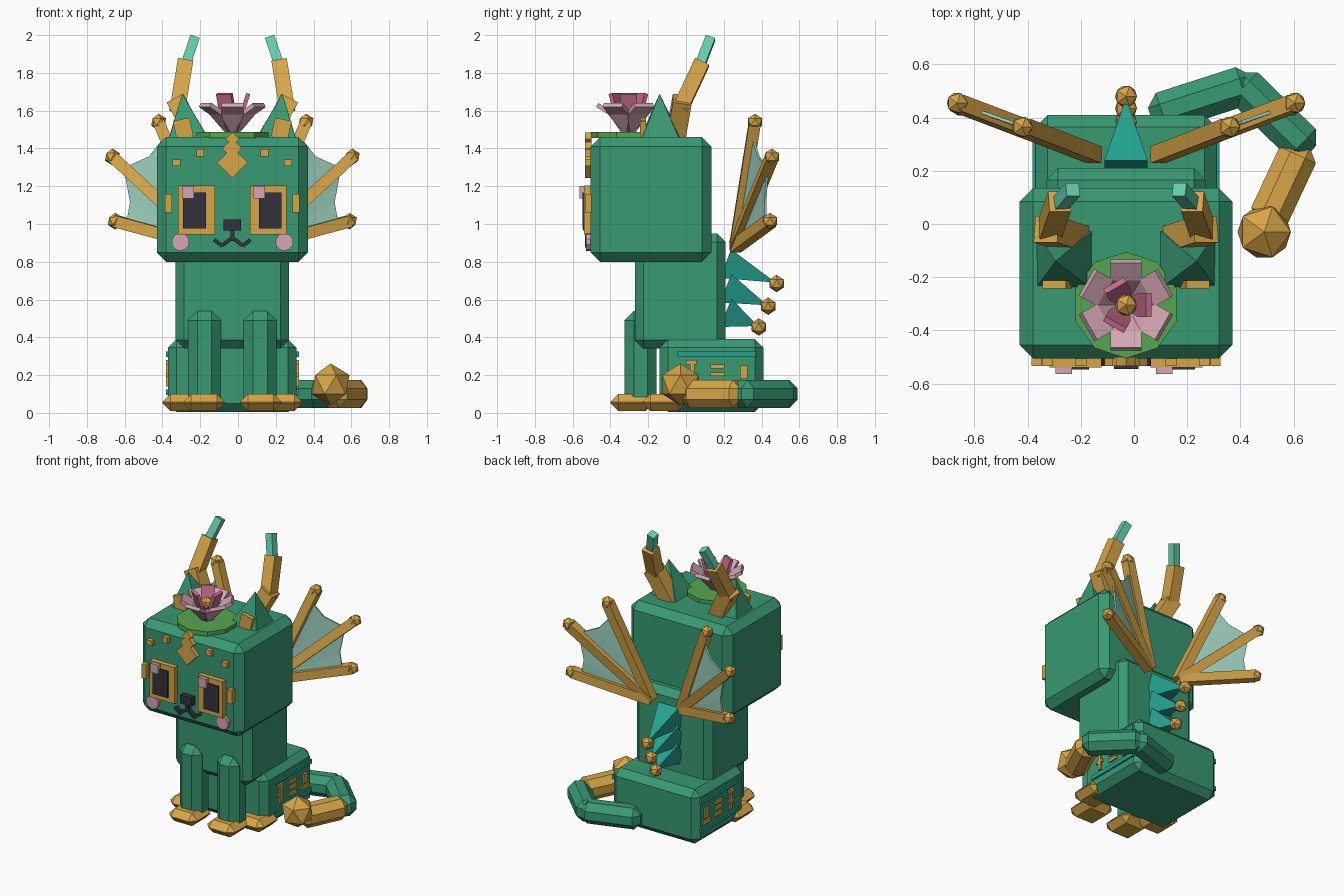
import bpy, bmesh
from math import sin, cos, pi, radians
from mathutils import Vector, Matrix

if "Cube" in bpy.data.objects:
    bpy.data.objects.remove(bpy.data.objects["Cube"])

CX = -0.03  # the body's own middle line


def mat(name, r, g, b):
    m = bpy.data.materials.new(name)
    m.use_nodes = True
    m.diffuse_color = (r, g, b, 1)
    m.node_tree.nodes["Principled BSDF"].inputs["Base Color"].default_value = (r, g, b, 1)
    return m


GREEN = mat("jade green", 0.04, 0.32, 0.17)
GOLD = mat("gold", 0.68, 0.38, 0.065)
MINT = mat("mint", 0.13, 0.62, 0.42)
WEB = mat("pale mint", 0.33, 0.63, 0.51)
PINK = mat("pale pink", 0.66, 0.38, 0.46)
ROSE = mat("rose", 0.54, 0.15, 0.25)
DARK = mat("charcoal", 0.032, 0.032, 0.045)
TEAL = mat("teal", 0.017, 0.36, 0.28)
LEAF = mat("leaf green", 0.09, 0.38, 0.08)


def finish(name, bm, material):
    bmesh.ops.recalc_face_normals(bm, faces=bm.faces)
    me = bpy.data.meshes.new(name)
    bm.to_mesh(me)
    bm.free()
    me.materials.append(material)
    ob = bpy.data.objects.new(name, me)
    bpy.context.collection.objects.link(ob)
    return ob


def block(name, material, size, matrix, bevel=0.0):
    bm = bmesh.new()
    bmesh.ops.create_cube(bm, size=1)
    bmesh.ops.scale(bm, vec=size, verts=bm.verts)
    if bevel:
        bmesh.ops.bevel(bm, geom=bm.edges[:], offset=bevel, segments=1, affect='EDGES')
    bm.transform(matrix)
    return finish(name, bm, material)


def box(name, material, x, y, z, bevel=0.0):
    """Box from (low, high) pairs."""
    lo, hi = Vector((x[0], y[0], z[0])), Vector((x[1], y[1], z[1]))
    size = [abs(d) for d in hi - lo]
    return block(name, material, size, Matrix.Translation((lo + hi) / 2), bevel)


def frame(a, b):
    """Matrix at the middle of a-b with local z along it."""
    a, b = Vector(a), Vector(b)
    d = (b - a).normalized()
    side = d.cross(Vector((0, 1, 0) if abs(d.z) > 0.6 else (0, 0, 1))).normalized()
    m = Matrix((side, d.cross(side), d)).transposed().to_4x4()
    return Matrix.Translation((a + b) / 2) @ m, (b - a).length


def beam(name, material, a, b, w, bevel=0.0):
    m, length = frame(a, b)
    return block(name, material, (w, w, length), m, bevel)


def cone(name, material, a, b, r, sides=4, turn=pi / 4, top=0.0):
    m, length = frame(a, b)
    bm = bmesh.new()
    bmesh.ops.create_cone(bm, cap_ends=True, segments=sides, radius1=r, radius2=top, depth=length)
    bm.transform(m @ Matrix.Rotation(turn, 4, 'Z'))
    return finish(name, bm, material)


def ball(name, material, p, r):
    bm = bmesh.new()
    bmesh.ops.create_icosphere(bm, subdivisions=1, radius=r)
    bm.transform(Matrix.Translation(p))
    return finish(name, bm, material)


def plate(name, material, x, z, w, h, y=(-0.535, -0.5), turn=0):
    m = Matrix.Translation((x, sum(y) / 2, z)) @ Matrix.Rotation(radians(turn), 4, 'Y')
    return block(name, material, (w, y[1] - y[0], h), m)


def sheet(name, material, points, faces, thick):
    bm = bmesh.new()
    vs = [bm.verts.new(p) for p in points]
    for f in faces:
        bm.faces.new([vs[i] for i in f])
    ob = finish(name, bm, material)
    mod = ob.modifiers.new("thickness", 'SOLIDIFY')
    mod.thickness, mod.offset = thick, 0
    return ob


# Body masses
box("head", GREEN, (-0.43, 0.37), (-0.505, 0.135), (0.80, 1.46), 0.05)
box("torso", GREEN, (-0.33, 0.27), (-0.27, 0.21), (0.34, 0.95), 0.045)
box("hips", GREEN, (-0.37, 0.31), (-0.14, 0.41), (0.005, 0.39), 0.045)

for s, tag in ((-1, "right"), (1, "left")):
    def X(d):
        return CX + s * d

    # Legs and feet
    box(f"{tag}_front_leg", GREEN, (X(0.06), X(0.235)), (-0.325, -0.155), (0.02, 0.54), 0.05)
    box(f"{tag}_front_foot", GOLD, (X(0.04), X(0.26)), (-0.4, -0.17), (0.01, 0.1), 0.042)
    box(f"{tag}_back_foot", GOLD, (X(0.16), X(0.37)), (-0.23, 0.0), (0.01, 0.1), 0.042)

    # Eyes, cheeks and brow studs
    plate(f"{tag}_eye_frame", GOLD, X(0.19), 1.075, 0.195, 0.26, (-0.54, -0.5))
    plate(f"{tag}_pupil", DARK, X(0.2), 1.072, 0.12, 0.19, (-0.548, -0.535))
    plate(f"{tag}_eye_shine", PINK, -0.265 if s < 0 else 0.113, 1.168, 0.062, 0.065, (-0.565, -0.535))
    plate(f"{tag}_temple", GOLD, X(0.337), 1.11, 0.037, 0.1)
    plate(f"{tag}_inner_stud", GOLD, X(0.17), 1.377, 0.042, 0.04)
    plate(f"{tag}_outer_stud", GOLD, X(0.295), 1.325, 0.042, 0.035)
    cone(f"{tag}_cheek", PINK, (X(0.275), -0.5, 0.905), (X(0.275), -0.53, 0.905), 0.048, 10, 0, 0.048)
    plate(f"{tag}_inner_mouth", DARK, X(0.03), 0.905, 0.06, 0.02, turn=s * 38)
    plate(f"{tag}_outer_mouth", DARK, X(0.075), 0.9, 0.055, 0.02, turn=-s * 38)

    # Ears with gold inset
    cone(f"{tag}_ear", GREEN, (X(0.235), -0.135, 1.44), (X(0.265), -0.14, 1.69), 0.155)
    block(f"{tag}_inner_ear", GOLD, (0.09, 0.03, 0.1),
          Matrix.Translation((X(0.26), -0.228, 1.505)) @ Matrix.Rotation(s * radians(12), 4, 'Y'))

    # Three-part horns
    beam(f"{tag}_horn_base", GOLD, (X(0.18), -0.06, 1.43), (X(0.3), -0.02, 1.66), 0.1)
    beam(f"{tag}_horn_middle", GOLD, (X(0.29), -0.03, 1.61), (X(0.25), 0.085, 1.855), 0.082)
    beam(f"{tag}_horn_tip", MINT, (X(0.252), 0.07, 1.83), (X(0.2), 0.13, 1.985), 0.052)

    # Wing struts, knobs and webbing
    root = Vector((X(0.12), 0.26, 0.88))
    tips = [Vector((X(d), y, z)) for d, y, z in
            ((0.39, 0.365, 1.54), (0.635, 0.455, 1.355), (0.62, 0.445, 1.015))]
    for i, tip in enumerate(tips):
        beam(f"{tag}_wing_strut_{i + 1}", GOLD, root, tip, 0.062)
        ball(f"{tag}_wing_knob_{i + 1}", GOLD, tip, 0.044)
    a, b, c = [root.lerp(t, 0.88) for t in tips]
    web = [root, a, Vector((X(0.44), 0.385, 1.357)), b, Vector((X(0.54), 0.42, 1.115)), c]
    sheet(f"{tag}_wing_web", WEB, web, [(0, 1, 2), (0, 2, 3), (0, 3, 4), (0, 4, 5)], 0.012)

    # Hip trim and bar ornaments
    side = (X(0.33), X(0.352))
    for n, z in (("upper", 0.31), ("lower", 0.11)):
        box(f"{tag}_{n}_hip_trim", TEAL, side, (-0.045, 0.37), (z - 0.015, z + 0.015))
    bars = [((-0.0, 0.055), (0.255, 0.28)), ((0.02, 0.045), (0.14, 0.26)), ((0.0, 0.06), (0.19, 0.21)),
            ((0.13, 0.205), (0.235, 0.255)), ((0.13, 0.205), (0.195, 0.215)), ((0.13, 0.205), (0.15, 0.17)),
            ((0.285, 0.325), (0.18, 0.25)), ((0.26, 0.35), (0.14, 0.165))]
    for i, (y, z) in enumerate(bars):
        box(f"{tag}_hip_bar_{i + 1}", GOLD, side, y, z)

# Nose, mouth stem and brow diamonds
plate("nose", DARK, CX, 0.995, 0.092, 0.06, (-0.545, -0.5))
plate("mouth_stem", DARK, CX, 0.94, 0.022, 0.06)
for i, (z, w) in enumerate(((1.325, 0.115), (1.4, 0.075), (1.45, 0.05))):
    plate(f"brow_diamond_{i + 1}", GOLD, CX, z, w, w, turn=45)

# Lily pad and blossom
FY = -0.305
cone("lily_pad", LEAF, (CX, FY, 1.455), (CX, FY, 1.487), 0.2, 10, 0, 0.2)


def petal(name, material, angle, rows, thick):
    pts = []
    for r, z, w in rows:
        for k in (-w, w):
            pts.append((CX + r * cos(angle) - k * sin(angle), FY + r * sin(angle) + k * cos(angle), z))
    sheet(name, material, pts, [(i, i + 1, i + 3, i + 2) for i in range(0, len(pts) - 2, 2)], thick)


for i in range(6):
    petal(f"outer_petal_{i + 1}", PINK, pi / 2 + i * pi / 3,
          ((0.02, 1.49, 0.025), (0.1, 1.59, 0.058), (0.165, 1.63, 0.058)), 0.024)
for i in range(3):
    petal(f"inner_petal_{i + 1}", ROSE, i * 2 * pi / 3,
          ((0.015, 1.5, 0.02), (0.055, 1.6, 0.045), (0.085, 1.69, 0.045)), 0.022)
ball("blossom_centre", GOLD, (CX, FY, 1.6), 0.045)

# Spine fins with knobs
for i, (z0, y1, z1) in enumerate(((0.79, 0.475, 0.69), (0.66, 0.43, 0.57), (0.53, 0.38, 0.46))):
    cone(f"spine_fin_{i + 1}", TEAL, (CX, 0.21, z0), (CX, y1, z1), 0.115)
    ball(f"spine_knob_{i + 1}", GOLD, (CX, y1 + 0.005, z1 - 0.005), 0.046)

# Tail curling round the left side
path = [(0.1, 0.42, 0.1), (0.41, 0.52, 0.1), (0.635, 0.3, 0.1), (0.49, -0.01, 0.1)]
for i in range(3):
    p, q = Vector(path[i]), Vector(path[i + 1])
    d = (q - p).normalized() * (0.04 if i < 2 else 0)
    beam(f"tail_segment_{i + 1}", GREEN if i < 2 else GOLD, p - d, q + d, 0.15, 0.045)
ball("tail_ball", GOLD, (0.49, -0.03, 0.15), 0.112)
